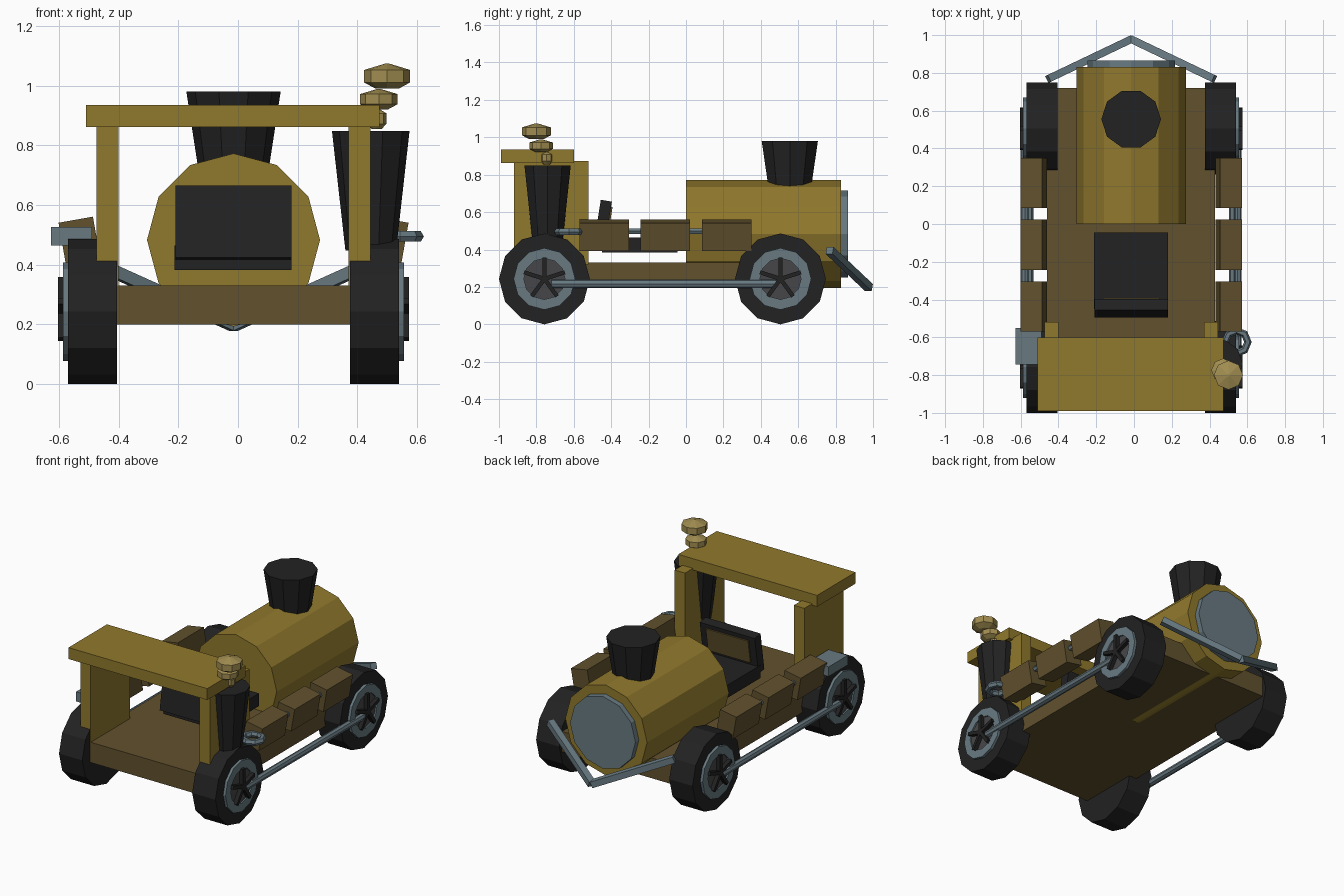
import bpy, bmesh, math
from mathutils import Vector, Matrix

if "Cube" in bpy.data.objects:
    bpy.data.objects.remove(bpy.data.objects["Cube"])

CX = -0.015  # symmetry plane of the vehicle


def mat(name, r, g, b):
    m = bpy.data.materials.new(name)
    m.diffuse_color = (r, g, b, 1)
    m.use_nodes = True
    m.node_tree.nodes["Principled BSDF"].inputs["Base Color"].default_value = m.diffuse_color
    return m


GOLD = mat("gold_paint", 0.28, 0.19, 0.026)
BROWN = mat("brown_wood", 0.120, 0.082, 0.027)
BLACK = mat("black_rubber", 0.016, 0.016, 0.016)
STEEL = mat("blue_steel", 0.138, 0.195, 0.222)
BRASS = mat("pale_brass", 0.36, 0.27, 0.082)
GREY = mat("dark_grey", 0.062, 0.062, 0.066)


def finish(name, bm, material, matrix=Matrix()):
    bmesh.ops.recalc_face_normals(bm, faces=bm.faces)
    me = bpy.data.meshes.new(name)
    bm.to_mesh(me)
    bm.free()
    me.materials.append(material)
    ob = bpy.data.objects.new(name, me)
    ob.matrix_world = matrix
    bpy.context.collection.objects.link(ob)
    return ob


def box(name, centre, size, material, rot=Matrix()):
    bm = bmesh.new()
    bmesh.ops.create_cube(bm, size=1)
    bmesh.ops.scale(bm, vec=size, verts=bm.verts)
    return finish(name, bm, material, Matrix.Translation(centre) @ rot)


def span(name, x, y, z, material):
    """Box from its x, y and z ranges."""
    return box(name, [(a + b) / 2 for a, b in (x, y, z)],
               [b - a for a, b in (x, y, z)], material)


def lathe(name, profile, n, origin, axis, material, ring=False, phase=0.0):
    """Spin (radius, height) points about an axis; cap the ends, or close the loop for a ring."""
    bm = bmesh.new()
    loops = [[bm.verts.new((r * math.cos(phase + math.tau * i / n),
                            r * math.sin(phase + math.tau * i / n), h))
              for i in range(n)] for r, h in profile]
    pairs = list(zip(loops, loops[1:])) + ([(loops[-1], loops[0])] if ring else [])
    for a, b in pairs:
        for i in range(n):
            j = (i + 1) % n
            bm.faces.new((a[i], a[j], b[j], b[i]))
    if not ring:
        bm.faces.new(loops[0])
        bm.faces.new(loops[-1])
    rot = {"x": Matrix.Rotation(math.pi / 2, 4, "Y"),
           "-x": Matrix.Rotation(-math.pi / 2, 4, "Y"),
           "y": Matrix.Rotation(-math.pi / 2, 4, "X"), "z": Matrix()}[axis]
    return finish(name, bm, material, Matrix.Translation(origin) @ rot)


def bar(name, a, b, thick, material):
    a, b = Vector(a), Vector(b)
    rot = (b - a).to_track_quat("Y", "Z").to_matrix().to_4x4()
    return box(name, (a + b) / 2, (thick, (b - a).length, thick), material, rot)


# Deck, cab walls and roof
span("deck", (-0.46, 0.43), (-0.92, 0.72), (0.20, 0.33), BROWN)
span("cab_roof", (-0.51, 0.475), (-0.99, -0.60), (0.862, 0.935), GOLD)
for side, x in (("left", -0.438), ("right", 0.408)):
    span("cab_wall_" + side, (x - 0.037, x + 0.037), (-0.92, -0.52), (0.32, 0.873), GOLD)

# Boiler with its end plate and stack
lathe("boiler", [(0.29, 0), (0.29, 0.83)], 12, (CX, 0, 0.483), "y", GOLD)
lathe("boiler_end_plate", [(0.232, 0), (0.232, 0.04)], 12, (CX, 0.825, 0.483), "y", STEEL)
lathe("main_stack", [(0.115, 0), (0.158, 0.28)], 10, (CX, 0.555, 0.70), "z", BLACK)

# Small stack at the cab and its smoke puffs
lathe("side_stack", [(0.085, 0), (0.13, 0.40)], 10, (0.445, -0.74, 0.448), "z", BLACK)
for i, (x, y, z, r, h) in enumerate(((0.465, -0.745, 0.89, 0.033, 0.07),
                                     (0.472, -0.775, 0.955, 0.063, 0.068),
                                     (0.50, -0.80, 1.032, 0.077, 0.084))):
    lathe(f"smoke_puff_{i + 1}", [(r * 0.5, -h / 2), (r, -h * 0.25), (r, h * 0.25), (r * 0.1, h / 2)],
          8, (x, y, z), "z", BRASS)

# Seat with a leaning, panelled back
span("seat_cushion", (-0.213, 0.18), (-0.45, -0.045), (0.383, 0.465), BLACK)
lean = Matrix.Rotation(math.radians(-9), 4, "X")
box("seat_back", (CX, -0.445, 0.54), (0.39, 0.06, 0.245), BLACK, lean)
box("seat_back_panel", Vector((CX, -0.445, 0.54)) + lean @ Vector((0, 0.032, 0.02)),
    (0.30, 0.012, 0.15), BROWN, lean)

# Everything that repeats on both sides
for side, s, axis in (("left", -1, "-x"), ("right", 1, "x")):
    for end, y in (("front", -0.757), ("rear", 0.505)):
        tag = f"{end}_{side}"
        hub = Vector((CX, y, 0.243))
        at = lambda d: hub + Vector((s * d, 0, 0))
        lathe("tyre_" + tag, [(0.243, 0), (0.243, 0.165)], 12, at(0.39), axis, BLACK)
        lathe("rim_" + tag, [(0.165, 0), (0.165, 0.025), (0.11, 0.025), (0.11, 0)],
              12, at(0.547), axis, STEEL, ring=True)
        lathe("hub_" + tag, [(0.115, 0), (0.115, 0.016)], 12, at(0.547), axis, GREY)
        for k in range(5):
            a = math.tau * k / 5
            d = Vector((0, math.sin(a), math.cos(a)))
            rot = Matrix.Rotation(-a, 4, "X")
            box(f"spoke_{tag}_{k + 1}", at(0.574) + d * 0.055, (0.03, 0.022, 0.12), BLACK, rot)

    # Drive rod and the rail through the side boxes
    x = CX + s * 0.562
    lathe("drive_rod_" + side, [(0.023, 0), (0.023, 1.20)], 8, (x, -0.72, 0.217), "y", STEEL)
    lathe("box_rail_" + side, [(0.017, 0), (0.017, 0.85)], 6, (CX + s * 0.535, -0.53, 0.498), "y", STEEL)

    # Tilted side boxes
    tilt = Matrix.Rotation(math.radians(10 * s), 4, "Y")
    for i in range(3):
        box(f"side_box_{side}_{i + 1}", (CX + s * 0.516, -0.437 + 0.327 * i, 0.477),
            (0.117, 0.265, 0.15), BROWN, tilt)

    # Track guard bar
    bar("guard_bar_" + side, (CX + s * 0.44, 0.768, 0.395), (CX, 0.978, 0.197), 0.04, STEEL)

# Fittings beside the cab: step block on the left, ring on the right
span("side_block", (-0.627, -0.49), (-0.745, -0.55), (0.465, 0.527), STEEL)
lathe("side_ring", [(0.06 + 0.02 * math.cos(math.tau * k / 6), 0.02 * math.sin(math.tau * k / 6))
                    for k in range(6)], 8, (0.543, -0.625, 0.495), "z", STEEL, ring=True)
